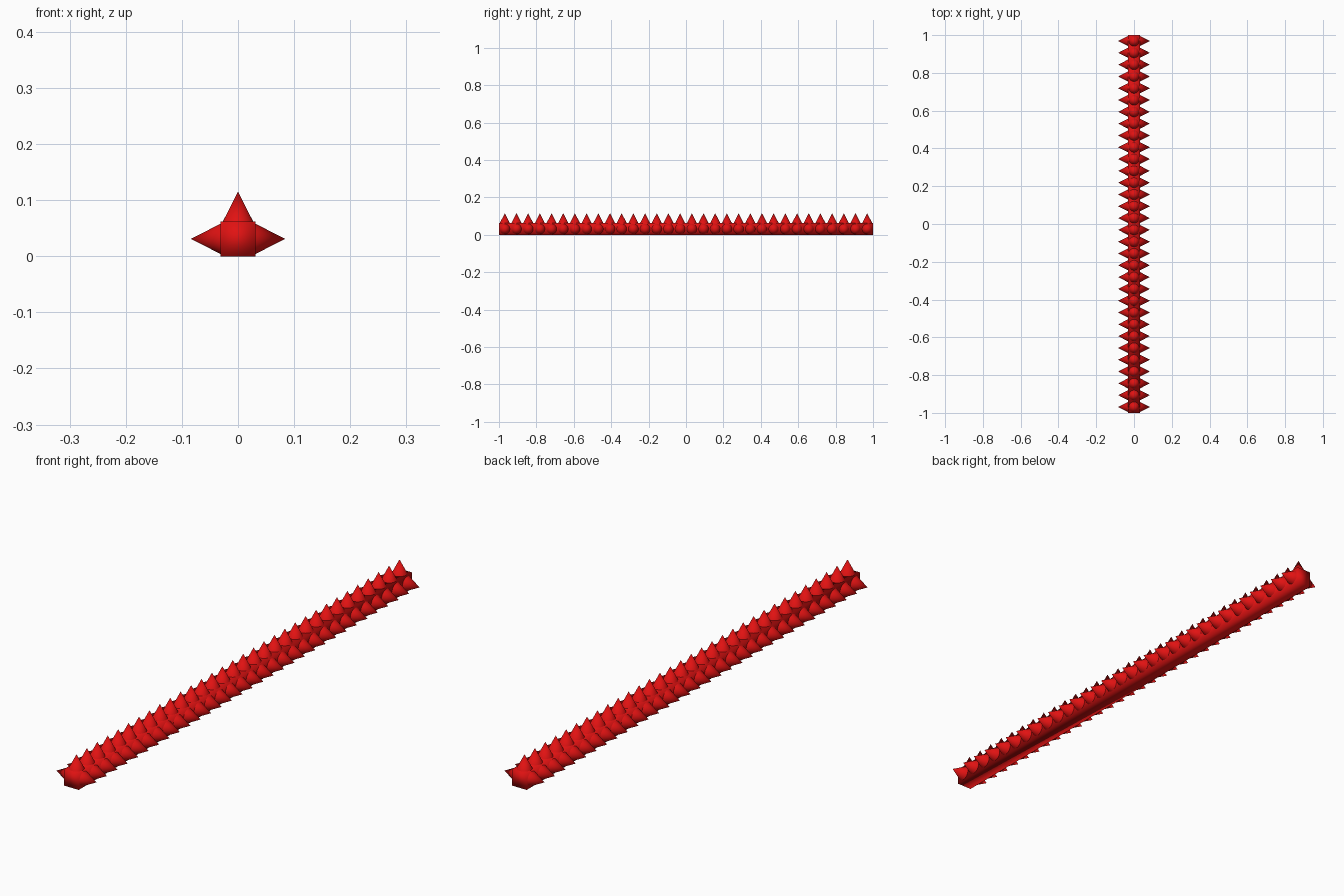
import bpy, bmesh, math
from mathutils import Matrix

if "Cube" in bpy.data.objects:
    bpy.data.objects.remove(bpy.data.objects["Cube"])

COUNT = 32            # spikes per row
PITCH = 2.0 / COUNT
HALF = 0.031          # half width of the square bar
RADIUS, HEIGHT = 0.027, 0.053

red = bpy.data.materials.new("red")
red.diffuse_color = (0.75, 0.006, 0.006, 1)
red.use_nodes = True
red.node_tree.nodes["Principled BSDF"].inputs["Base Color"].default_value = red.diffuse_color


def add_object(name, bm):
    mesh = bpy.data.meshes.new(name)
    bm.to_mesh(mesh)
    bm.free()
    mesh.materials.append(red)
    for p in mesh.polygons:
        p.use_smooth = True
    obj = bpy.data.objects.new(name, mesh)
    bpy.context.collection.objects.link(obj)
    return obj


# Square bar, softly shaded
bm = bmesh.new()
bmesh.ops.create_cube(bm, size=1, matrix=Matrix.Translation((0, 0, HALF))
                      @ Matrix.Diagonal((2 * HALF, 2, 2 * HALF, 1)))
add_object("bar", bm)


# One row of cones, pointing up, left or right according to the tilt about y
def spike_row(name, tilt):
    bm = bmesh.new()
    for i in range(COUNT):
        y = -1 + PITCH * (i + 0.5)
        place = (Matrix.Translation((0, y, HALF)) @ Matrix.Rotation(tilt, 4, 'Y')
                 @ Matrix.Translation((0, 0, HALF + HEIGHT / 2)))
        bmesh.ops.create_cone(bm, cap_ends=False, segments=32, radius1=RADIUS,
                              radius2=0, depth=HEIGHT, matrix=place)
    bmesh.ops.remove_doubles(bm, verts=bm.verts, dist=1e-5)
    add_object(name, bm)


spike_row("top_spikes", 0)
spike_row("right_spikes", math.pi / 2)
spike_row("left_spikes", -math.pi / 2)
